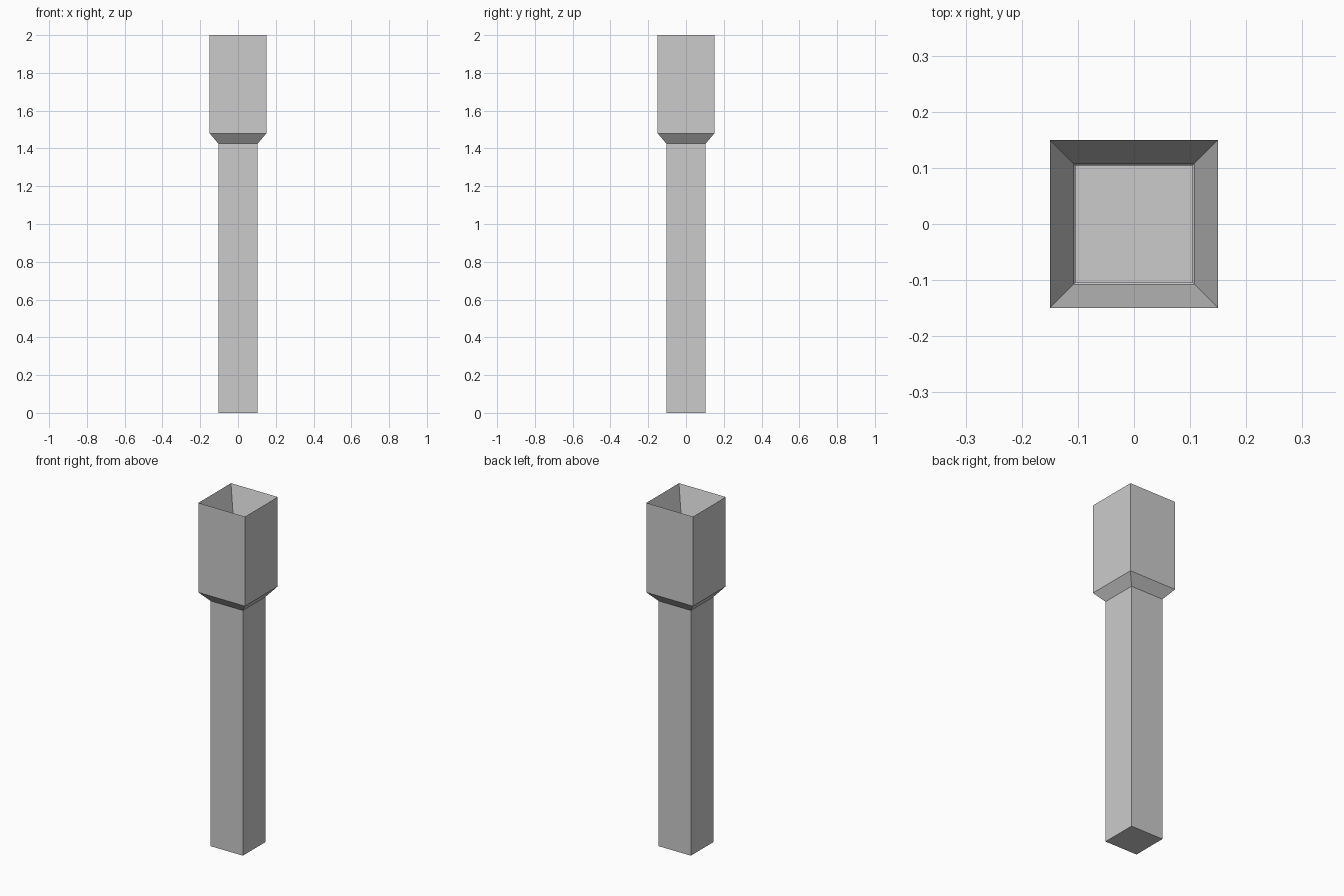
import bpy, bmesh

if "Cube" in bpy.data.objects:
    bpy.data.objects.remove(bpy.data.objects["Cube"])


def square_loft(name, profile, cap_start=True):
    """Skin square rings given as (half width, height) pairs."""
    bm = bmesh.new()
    rings = [[bm.verts.new((sx * h, sy * h, z))
              for sx, sy in ((-1, -1), (1, -1), (1, 1), (-1, 1))]
             for h, z in profile]
    for lower, upper in zip(rings, rings[1:]):
        for i in range(4):
            j = (i + 1) % 4
            bm.faces.new((lower[i], lower[j], upper[j], upper[i]))
    if cap_start:
        bm.faces.new(rings[0][::-1])
    mesh = bpy.data.meshes.new(name)
    bm.to_mesh(mesh)
    bm.free()
    obj = bpy.data.objects.new(name, mesh)
    bpy.context.collection.objects.link(obj)
    return obj


# Shaft, flared collar, square head and inward sloping inner lip
square_loft("post_with_hollow_head", [
    (0.104, 0.0),
    (0.104, 1.425),
    (0.15, 1.48),
    (0.15, 2.0),
    (0.1065, 1.85),
])
